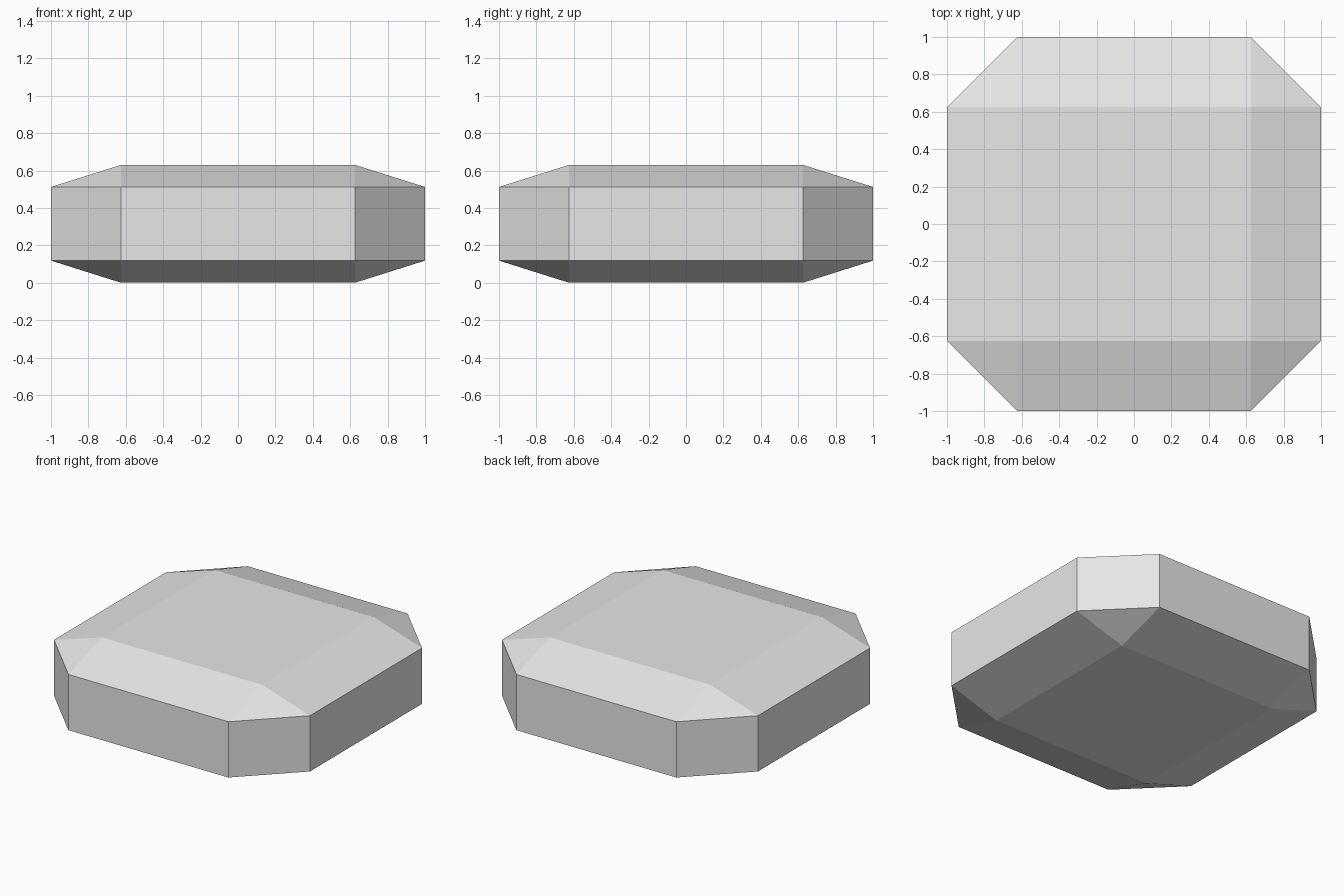
import bpy
import bmesh
from mathutils import Matrix

default = bpy.data.objects.get("Cube")
if default:
    bpy.data.objects.remove(default, do_unlink=True)

WIDTH, HEIGHT, BEVEL = 2.0, 0.63, 0.375


def make_material(name, rgb):
    mat = bpy.data.materials.new(name)
    mat.use_nodes = True
    color = (*rgb, 1.0)
    mat.diffuse_color = color
    mat.node_tree.nodes["Principled BSDF"].inputs["Base Color"].default_value = color
    return mat


# Chamfered cube, then flattened so the top and bottom chamfers become shallow
bm = bmesh.new()
bmesh.ops.create_cube(bm, size=WIDTH)
bmesh.ops.bevel(bm, geom=bm.edges[:], offset=BEVEL, offset_type='OFFSET',
                segments=1, profile=0.5, affect='EDGES')
flatten = Matrix.Diagonal((1, 1, HEIGHT / WIDTH, 1))
bm.transform(Matrix.Translation((0, 0, HEIGHT / 2)) @ flatten)
bmesh.ops.recalc_face_normals(bm, faces=bm.faces[:])

mesh = bpy.data.meshes.new("chamfered_slab")
bm.to_mesh(mesh)
bm.free()
mesh.materials.append(make_material("light grey", (0.8, 0.8, 0.8)))
slab = bpy.data.objects.new("chamfered_slab", mesh)
bpy.context.collection.objects.link(slab)
